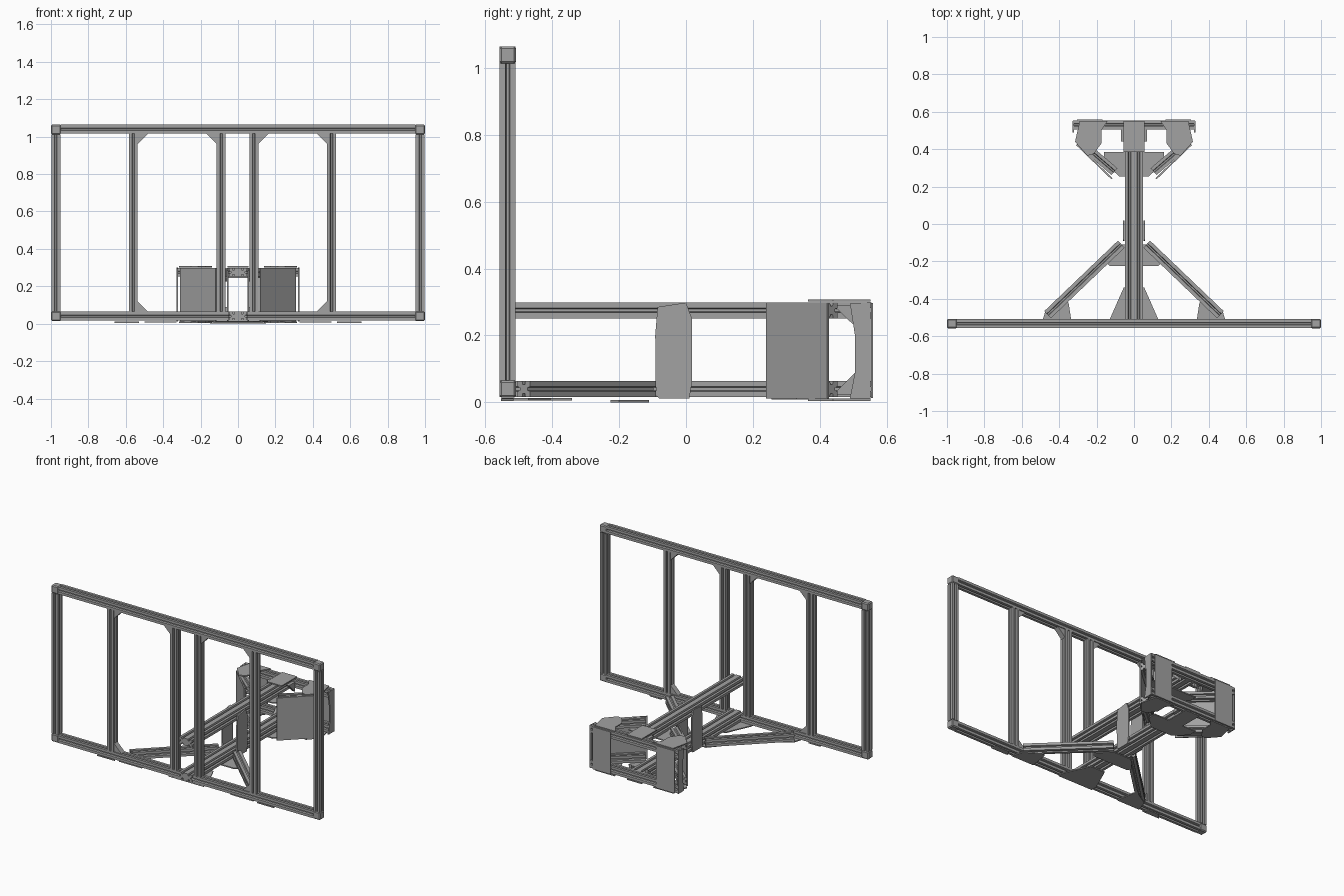
import bpy, bmesh
from mathutils import Vector, Matrix

cube = bpy.data.objects.get("Cube")
if cube:
    bpy.data.objects.remove(cube, do_unlink=True)


def material(name, value):
    m = bpy.data.materials.new(name)
    m.use_nodes = True
    col = (value, value, value, 1)
    m.diffuse_color = col
    m.node_tree.nodes["Principled BSDF"].inputs["Base Color"].default_value = col
    return m


METAL = material("aluminium grey", 0.36)
T = 0.048            # extrusion thickness
FRONT_Y = -0.533     # centre plane of the front frame
LOW, HIGH = 0.04, 0.275
FRAME_TOP = 1.04


def finish(name, bm):
    bmesh.ops.recalc_face_normals(bm, faces=bm.faces)
    mesh = bpy.data.meshes.new(name)
    bm.to_mesh(mesh)
    bm.free()
    mesh.materials.append(METAL)
    obj = bpy.data.objects.new(name, mesh)
    bpy.context.collection.objects.link(obj)
    return obj


def prism(name, points, offset):
    """Extrude a closed loop of 3D points along a vector."""
    bm = bmesh.new()
    face = bm.faces.new([bm.verts.new(p) for p in points])
    geom = bmesh.ops.extrude_face_region(bm, geom=[face])["geom"]
    bmesh.ops.translate(bm, vec=offset,
                        verts=[g for g in geom if isinstance(g, bmesh.types.BMVert)])
    return finish(name, bm)


def slotted_profile(w, h):
    """Rectangle with a tapered slot along each T-wide module."""
    corners = [Vector(c) for c in ((-w/2, -h/2), (w/2, -h/2), (w/2, h/2), (-w/2, h/2))]
    loop = []
    for i, a in enumerate(corners):
        b = corners[(i + 1) % 4]
        along = (b - a).normalized()
        inward = Vector((-along.y, along.x))
        loop.append(a)
        n = max(1, round((b - a).length / T))
        for k in range(n):
            mid = a.lerp(b, (k + 0.5) / n)
            for s, d in ((-0.007, 0), (-0.004, 0.011), (0.004, 0.011), (0.007, 0)):
                loop.append(mid + along * s + inward * d)
    return loop


def beam(name, start, end, w=T, h=T):
    start, end = Vector(start), Vector(end)
    axis = (end - start).normalized()
    up = Vector((0, 1, 0)) if abs(axis.z) > 0.9 else Vector((0, 0, 1))
    side = axis.cross(up).normalized()
    pts = [start + side * p.x + up * p.y for p in slotted_profile(w, h)]
    return prism(name, pts, end - start)


def box(name, centre, size):
    bm = bmesh.new()
    bmesh.ops.create_cube(bm, size=1, matrix=Matrix.Translation(centre)
                          @ Matrix.Diagonal((*size, 1)))
    return finish(name, bm)


def flat_plate(name, outline, z, t=0.007):
    return prism(name, [(x, y, z) for x, y in outline], Vector((0, 0, t)))


def gusset(name, x, z, dx, dz, size=0.055):
    """Triangular corner bracket in the plane of the front frame."""
    y = FRONT_Y - 0.018
    return prism(name, [(x, y, z), (x + dx * size, y, z), (x, y, z + dz * size)],
                 Vector((0, 0.036, 0)))


# Front frame: rails, end posts and corner blocks
beam("top_rail", (-0.95, FRONT_Y, FRAME_TOP), (0.95, FRONT_Y, FRAME_TOP))
for s, side in ((-1, "right"), (1, "left")):
    beam(f"bottom_rail_{side}", (s * 0.05, FRONT_Y, LOW), (s * 0.95, FRONT_Y, LOW))
    beam(f"end_post_{side}", (s * 0.974, FRONT_Y, 0.066), (s * 0.974, FRONT_Y, 1.012))
    for z, level in ((LOW, "bottom"), (FRAME_TOP - 0.002, "top")):
        block = box(f"corner_block_{level}_{side}", (s * 0.973, FRONT_Y, z),
                    (0.054, 0.05, 0.052))
        bevel = block.modifiers.new("bevel", 'BEVEL')
        bevel.width, bevel.segments = 0.006, 1

# Inner posts with their brackets
for x, d in ((-0.56, 1), (-0.09, -1), (0.085, 1), (0.5, -1)):
    beam("inner_post", (x, FRONT_Y, 0.064), (x, FRONT_Y, 1.016))
    gusset("top_bracket", x + d * T / 2, 1.016, d, -1)
    if abs(x) > 0.3:
        gusset("bottom_bracket", x + d * T / 2, 0.064, d, 1)

# Spine: two double-width beams running front to back
for z, level in ((LOW, "lower"), (HIGH, "upper")):
    beam(f"{level}_spine", (0, -0.557, z), (0, 0.506, z), 2 * T, T)
    beam(f"{level}_rear_crossbar", (-0.325, 0.53, z), (0.325, 0.53, z))

for s, side in ((-1, "right"), (1, "left")):
    # Diagonal floor brace
    beam(f"floor_brace_{side}", (s * 0.068, -0.108, LOW), (s * 0.462, -0.485, LOW), 0.052)

    # Vertical plate tying both spine beams
    prism(f"spine_side_plate_{side}",
          [(s * 0.05, y, z) for y, z in ((-0.09, 0.02), (-0.08, 0.012), (0.01, 0.012),
           (0.018, 0.06), (0.018, 0.25), (0, 0.298), (-0.085, 0.285), (-0.092, 0.2))],
          Vector((s * 0.009, 0, 0)))

    # Angled rear arms and their cover plate
    for z, level in ((LOW, "lower"), (HIGH, "upper")):
        beam(f"{level}_rear_arm_{side}", (s * 0.285, 0.435, z), (s * 0.105, 0.28, z))
    a, b = Vector((s * 0.304, 0.428, 0.012)), Vector((s * 0.115, 0.245, 0.012))
    rise = Vector((0, 0, 0.286))
    prism(f"arm_cover_plate_{side}", [a, b, b + rise, a + rise],
          Vector((s * 0.006, -0.006, 0)))

    # Rear end plates and back plates
    prism(f"rear_end_plate_{side}",
          [(s * 0.322, y, z) for y, z in ((0.49, 0.012), (0.552, 0.012), (0.552, 0.3),
                                          (0.49, 0.295), (0.505, 0.2), (0.505, 0.09))],
          Vector((s * 0.008, 0, 0)))
    box(f"rear_back_plate_{side}", (s * 0.237, 0.556, 0.155), (0.135, 0.007, 0.285))

    # Flat corner plates above and below the rear box
    corner = [(s * x, y) for x, y in ((0.29, 0.552), (0.14, 0.552), (0.175, 0.5),
              (0.175, 0.43), (0.215, 0.375), (0.25, 0.365), (0.315, 0.44))]
    flat_plate(f"rear_corner_plate_top_{side}", corner, 0.301)
    flat_plate(f"rear_corner_plate_bottom_{side}", corner, 0.004)

    # Floor plates at the brace foot and beside the spine
    flat_plate(f"brace_foot_plate_{side}",
               [(s * x, y) for x, y in ((0.33, -0.55), (0.5, -0.55), (0.475, -0.47),
                                        (0.37, -0.405), (0.35, -0.42))], 0.006)
    flat_plate(f"spine_foot_plate_{side}",
               [(s * x, y) for x, y in ((0, -0.552), (0.13, -0.552), (0.13, -0.51),
                                        (0.055, -0.34), (0, -0.34))], 0.006)
    flat_plate(f"rail_plate_{side}",
               [(s * x, y) for x, y in ((0.53, -0.553), (0.66, -0.553),
                                        (0.63, -0.515), (0.55, -0.515))], 0.004)

# Centre plates bridging the spine
brace_outline = [(-0.15, -0.2), (-0.13, -0.225), (0.13, -0.225), (0.15, -0.2),
                 (0.07, -0.11), (-0.07, -0.11)]
flat_plate("brace_centre_plate", brace_outline, 0.0)
arm_outline = [(-0.16, 0.385), (0.16, 0.385), (0.16, 0.33), (0.08, 0.255),
               (-0.08, 0.255), (-0.16, 0.33)]
tail_outline = [(-0.055, 0.55), (0.055, 0.55), (0.055, 0.385), (-0.055, 0.385)]
for z, level in ((0.301, "top"), (0.004, "bottom")):
    flat_plate(f"rear_centre_plate_{level}", tail_outline, z)
for z, level in ((0.244, "top"), (0.008, "bottom")):
    flat_plate(f"arm_centre_plate_{level}", arm_outline, z)

# Small brackets under the upper spine and above the lower one
for x in (-0.07, 0.05):
    for z, dz in ((HIGH - T / 2, -1), (LOW + T / 2, 1)):
        prism("rear_bracket", [(x, 0.506, z - dz * 0.04), (x, 0.44, z - dz * 0.04),
                               (x, 0.506, z + dz * 0.025)], Vector((0.02, 0, 0)))
